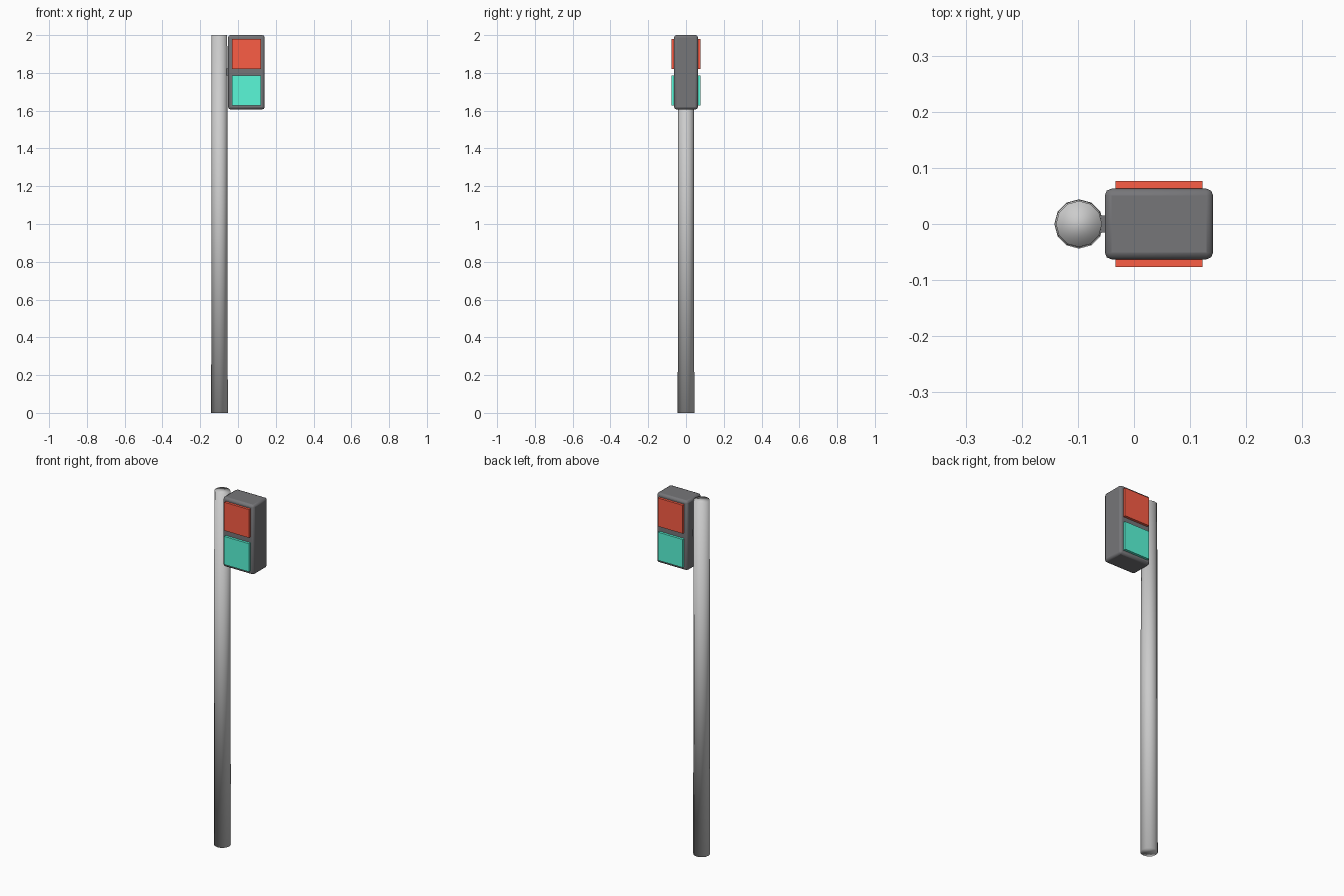
import bpy, math

if "Cube" in bpy.data.objects:
    bpy.data.objects.remove(bpy.data.objects["Cube"])


def paint(ob, color):
    mat = bpy.data.materials.new(ob.name)
    mat.diffuse_color = color
    mat.use_nodes = True
    mat.node_tree.nodes["Principled BSDF"].inputs["Base Color"].default_value = mat.diffuse_color
    ob.data.materials.append(mat)


def box(name, lo, hi, color, bevel=0.0, segments=2):
    """Axis-aligned box from two corners, coloured and optionally bevelled."""
    bpy.ops.mesh.primitive_cube_add(size=1, location=[(a + b) / 2 for a, b in zip(lo, hi)])
    ob = bpy.context.object
    ob.name = name
    ob.scale = [b - a for a, b in zip(lo, hi)]
    bpy.ops.object.transform_apply(location=False, rotation=False, scale=True)
    if bevel:
        mod = ob.modifiers.new("Bevel", 'BEVEL')
        mod.width, mod.segments = bevel, segments
        bpy.ops.object.shade_smooth_by_angle(angle=math.radians(50))
    paint(ob, color)
    return ob


DARK = (0.18, 0.18, 0.19, 1)
RED, GREEN = (0.96, 0.11, 0.06, 1), (0.10, 0.94, 0.69, 1)

# Slightly tapered pole, smooth all over
bpy.ops.mesh.primitive_cone_add(vertices=12, radius1=0.044, radius2=0.041, depth=2.0,
                                location=(-0.098, 0, 1.0))
pole = bpy.context.object
pole.name = "pole"
bpy.ops.object.shade_smooth()

# Signal housing and the bracket joining it to the pole
box("signal_housing", (-0.052, -0.063, 1.607), (0.141, 0.063, 2.0), DARK, bevel=0.012)
box("bracket", (-0.08, -0.015, 1.787), (-0.04, 0.015, 1.823), DARK)

# Lamp panels, front and back
for label, z0, z1, color in (("red", 1.82, 1.98, RED), ("green", 1.628, 1.787, GREEN)):
    for side, s in (("front", -1), ("back", 1)):
        y0, y1 = sorted((s * 0.05, s * 0.077))
        box(f"{label}_lamp_{side}", (-0.033, y0, z0), (0.122, y1, z1), color)
